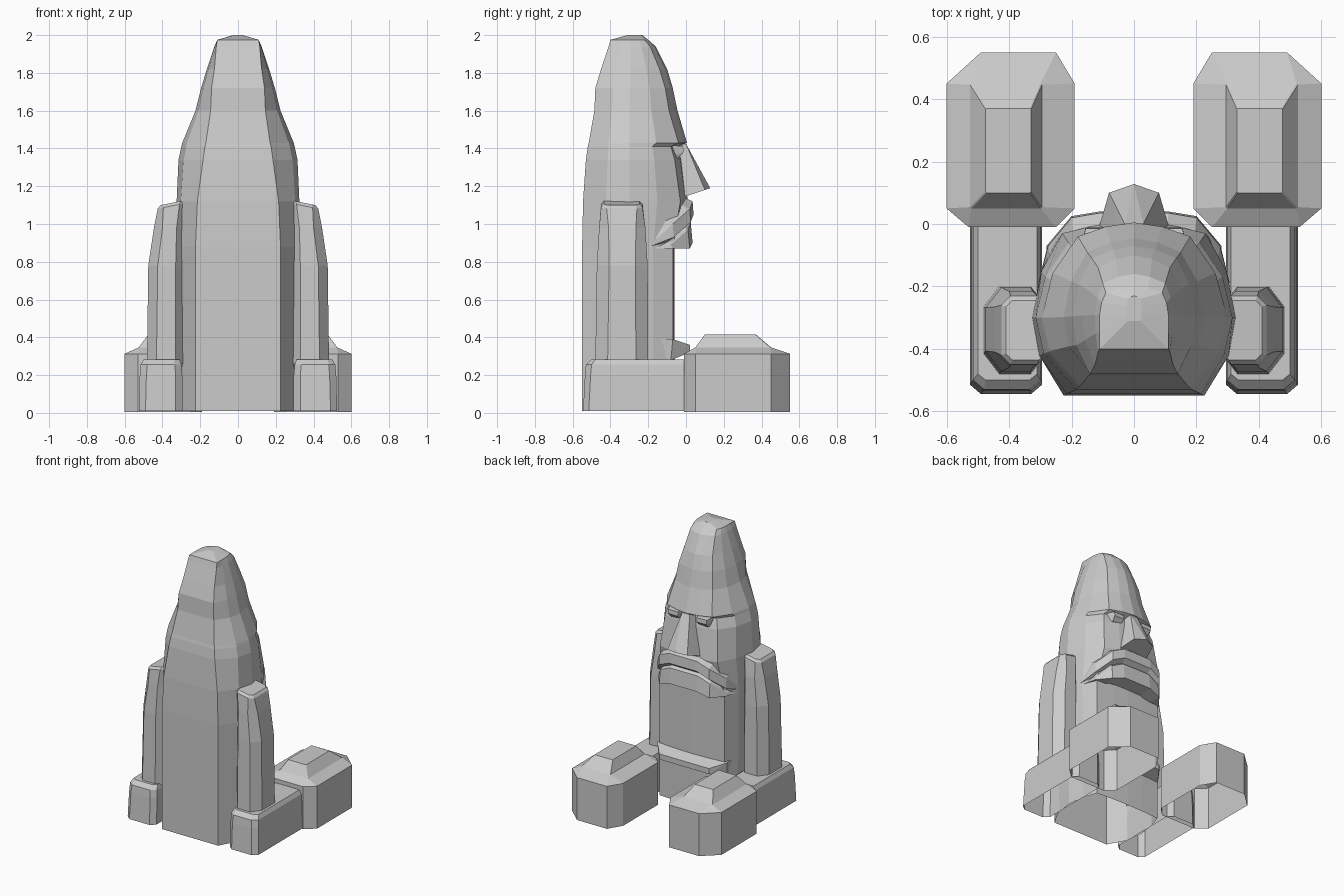
import bpy, bmesh

if "Cube" in bpy.data.objects:
    bpy.data.objects.remove(bpy.data.objects["Cube"], do_unlink=True)

stone = bpy.data.materials.new("grey stone")
stone.use_nodes = True
GREY = (0.6, 0.6, 0.6, 1)
stone.diffuse_color = GREY
stone.node_tree.nodes["Principled BSDF"].inputs["Base Color"].default_value = GREY


def finish(name, bm, mirror=False):
    bmesh.ops.recalc_face_normals(bm, faces=bm.faces[:])
    mesh = bpy.data.meshes.new(name)
    bm.to_mesh(mesh)
    bm.free()
    mesh.materials.append(stone)
    obj = bpy.data.objects.new(name, mesh)
    bpy.context.collection.objects.link(obj)
    if mirror:
        mod = obj.modifiers.new("Mirror", "MIRROR")
        mod.use_mirror_merge = False
    return obj


def loft(name, rings, mirror=False, closed=True, caps=(False, True)):
    """Skin a stack of equal-length point rings."""
    bm = bmesh.new()
    rows = [[bm.verts.new(p) for p in ring] for ring in rings]
    n = len(rows[0])
    for a, b in zip(rows, rows[1:]):
        for i in range(n if closed else n - 1):
            j = (i + 1) % n
            bm.faces.new((a[i], a[j], b[j], b[i]))
    for row, cap in zip((rows[0], rows[-1]), caps):
        if cap:
            bm.faces.new(row)
    return finish(name, bm, mirror)


def hull(name, points, mirror=False):
    bm = bmesh.new()
    for p in points:
        bm.verts.new(p)
    result = bmesh.ops.convex_hull(bm, input=bm.verts[:])
    junk = {v for v in result["geom_interior"] + result["geom_unused"]
            if isinstance(v, bmesh.types.BMVert)}
    bmesh.ops.delete(bm, geom=list(junk), context="VERTS")
    return finish(name, bm, mirror)


def chamfered(x0, x1, y0, y1, cx, cy, z, tilt=0):
    """Rectangle with cut corners; tilt lowers the outer side."""
    pts = [(x0 + cx, y0), (x1 - cx, y0), (x1, y0 + cy), (x1, y1 - cy),
           (x1 - cx, y1), (x0 + cx, y1), (x0, y1 - cy), (x0, y0 + cy)]
    return [(x, y, z - tilt * (x - x0)) for x, y in pts]


def both_sides(points):
    return points + [(-x, y, z) for x, y, z in reversed(points) if x > 0]


# Head and torso: height, back half width, back y, side half width,
# front corner x and y, front centre y
sections = [
    (0.01, 0.225, -0.55, 0.31, 0.26, -0.07, -0.06),
    (0.88, 0.225, -0.55, 0.32, 0.26, -0.07, -0.06),
    (1.12, 0.215, -0.545, 0.325, 0.23, -0.03, 0.01),
    (1.34, 0.185, -0.53, 0.315, 0.21, -0.06, -0.02),
    (1.41, 0.175, -0.52, 0.3, 0.19, -0.08, -0.04),
    (1.43, 0.17, -0.515, 0.295, 0.18, -0.04, 0.005),
    (1.6, 0.145, -0.485, 0.225, 0.15, -0.09, -0.045),
    (1.72, 0.14, -0.48, 0.195, 0.135, -0.11, -0.07),
    (1.82, 0.125, -0.45, 0.165, 0.115, -0.14, -0.1),
    (1.94, 0.115, -0.41, 0.125, 0.1, -0.19, -0.16),
    (1.975, 0.11, -0.4, 0.11, 0.09, -0.22, -0.2),
    (2.0, 0.02, -0.31, 0.025, 0.02, -0.24, -0.23),
]
rings = []
for z, xb, yb, xs, xf, yf, yc in sections:
    t = min(1, (2.0 - z) / 0.5)
    mid = -0.3 * t - 0.29 * (1 - t)
    half = [(0, yb, z), (xb, yb, z),
            (xb * 0.2 + xs * 0.8, yb * 0.5 + mid * 0.5, z), (xs, mid, z),
            (xs * 0.7 + xf * 0.3, mid * 0.45 + yf * 0.55, z),
            (xf, yf, z), (xf * 0.5, yf * 0.3 + yc * 0.7, z), (0, yc, z)]
    rings.append(both_sides(half))
loft("head_and_torso", rings)

# Nose
hull("nose", both_sides([(0, 0.128, 1.19), (0.08, 0.1, 1.18), (0.115, -0.02, 1.14),
                         (0.03, 0.0, 1.425), (0.05, -0.06, 1.4)]))

# Heavy-lidded eyes
hull("eye", [(0.115 + dx, y, z) for y, z, w in
             ((-0.09, 1.42, 0.06), (-0.015, 1.41, 0.04), (-0.012, 1.38, 0.04),
              (-0.04, 1.35, 0.035), (-0.09, 1.35, 0.05)) for dx in (-w, w)], mirror=True)

# Drooping mouth and chin, swept across the face
stations = [(0, 0.035, 0), (0.11, 0.035, 0), (0.2, 0.02, -0.04),
            (0.275, -0.07, -0.12), (0.305, -0.19, -0.23)]
stations = [(-x, y, d) for x, y, d in reversed(stations[1:])] + stations
lips = [(-0.07, 1.15), (0, 1.12), (0.005, 1.05), (-0.035, 1.02)]
chin = [(-0.04, 1.03), (-0.01, 1.01), (0, 0.9), (-0.14, 0.88)]
for name, profile, floor in (("upper_lip", lips, 0.88), ("chin", chin, 0.87)):
    loft(name, [[(x * (1 + dy * 0.5), y + dy, max(z + d, floor + 0.02 * (z - 0.88)))
                 for dy, z in profile] for x, y, d in stations], caps=(True, True))

# Ledge at the foot of the torso
hull("lap_ledge", both_sides([(0.28, -0.13, 0.39), (0.28, -0.07, 0.39), (0.2, 0.02, 0.36),
                              (0.2, 0.02, 0.32), (0.27, -0.08, 0.28), (0.27, -0.13, 0.28)]))

# Upright side pillars
loft("side_pillar", [
    chamfered(0.28, 0.482, -0.48, -0.2, 0.05, 0.065, 0.26),
    chamfered(0.28, 0.475, -0.472, -0.203, 0.05, 0.065, 0.78),
    chamfered(0.28, 0.445, -0.46, -0.215, 0.045, 0.05, 0.98),
    chamfered(0.28, 0.425, -0.45, -0.23, 0.03, 0.03, 1.11, 0.2),
    chamfered(0.285, 0.41, -0.435, -0.245, 0.02, 0.02, 1.125, 0.2),
], mirror=True)

# Long low bases under the pillars
loft("side_base", [
    chamfered(0.295, 0.525, -0.545, 0.02, 0.035, 0.03, 0.01),
    chamfered(0.295, 0.52, -0.535, 0.02, 0.035, 0.03, 0.2),
    chamfered(0.3, 0.515, -0.53, 0.02, 0.035, 0.03, 0.255),
    chamfered(0.31, 0.5, -0.5, 0.02, 0.025, 0.02, 0.283),
], mirror=True)

# Front blocks with stepped, sloping roofs
block = [(0.25, -0.01), (0.53, -0.01), (0.6, 0.05), (0.6, 0.45),
         (0.49, 0.55), (0.25, 0.55), (0.19, 0.45), (0.19, 0.05)]
loft("front_block", [
    [(x, y, 0.005) for x, y in block],
    [(x, y, 0.313) for x, y in block],
    chamfered(0.295, 0.525, 0.05, 0.45, 0.004, 0.004, 0.347),
    chamfered(0.33, 0.475, 0.1, 0.37, 0.003, 0.003, 0.415),
], mirror=True)
